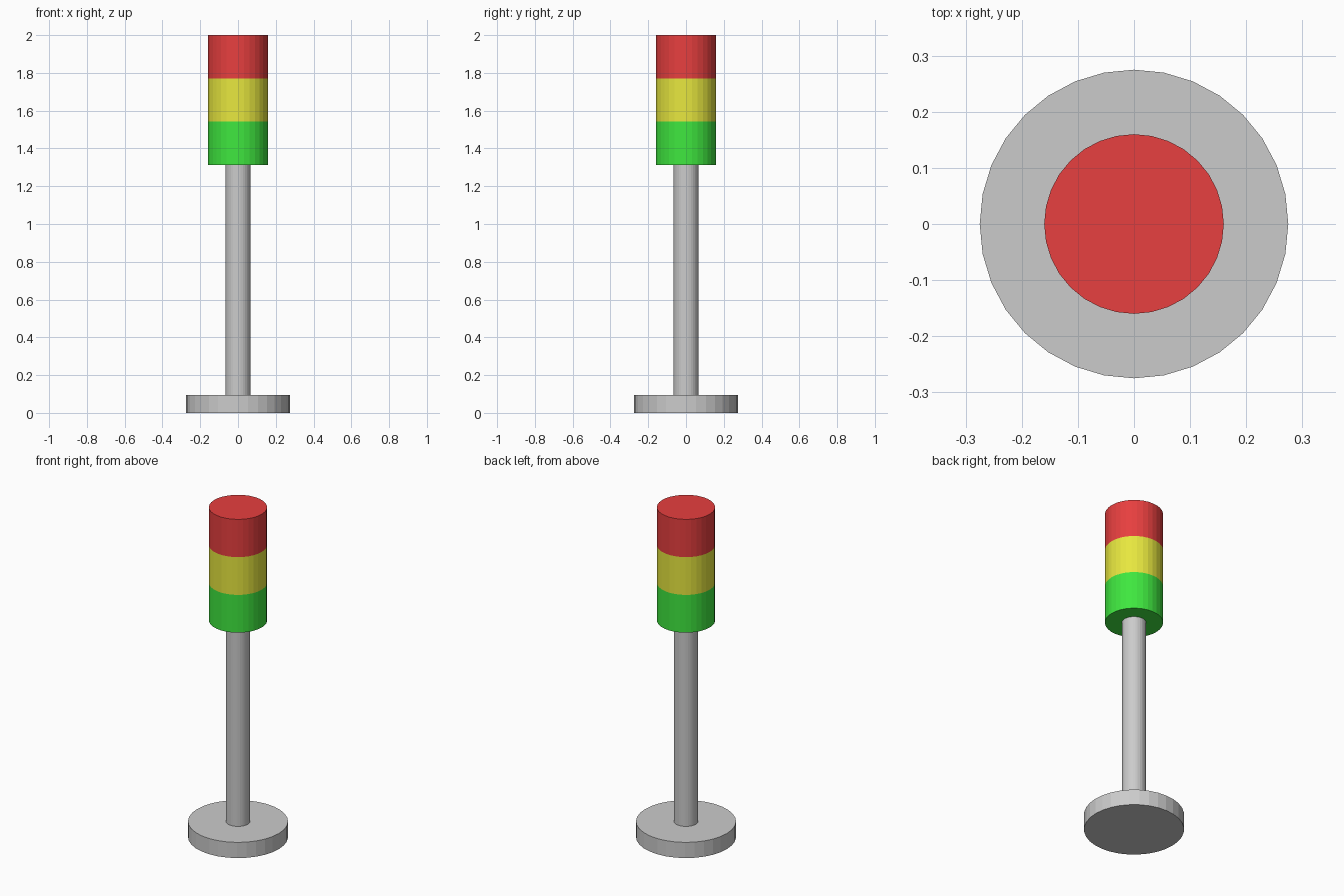
import bpy

if "Cube" in bpy.data.objects:
    bpy.data.objects.remove(bpy.data.objects["Cube"])


def cylinder(name, radius, z0, z1, color=None):
    bpy.ops.mesh.primitive_cylinder_add(
        vertices=32, radius=radius, depth=z1 - z0, location=(0, 0, (z0 + z1) / 2))
    obj = bpy.context.object
    obj.name = name
    if color:
        mat = bpy.data.materials.new(name + "_material")
        mat.diffuse_color = (*color, 1)
        mat.use_nodes = True
        mat.node_tree.nodes["Principled BSDF"].inputs["Base Color"].default_value = mat.diffuse_color
        obj.data.materials.append(mat)
    return obj


BASE_TOP = 0.095
LAMP_BOTTOM = 1.313
LAMP_HEIGHT = (2.0 - LAMP_BOTTOM) / 3

# Stand
cylinder("base", 0.275, 0, BASE_TOP)
cylinder("pole", 0.067, BASE_TOP, LAMP_BOTTOM)

# Stacked lamps, bottom to top
lamps = [
    ("green_lamp", (0.05, 0.8, 0.05)),
    ("yellow_lamp", (0.8, 0.8, 0.05)),
    ("red_lamp", (0.8, 0.05, 0.05)),
]
for i, (name, color) in enumerate(lamps):
    z = LAMP_BOTTOM + i * LAMP_HEIGHT
    cylinder(name, 0.16, z, z + LAMP_HEIGHT, color)
